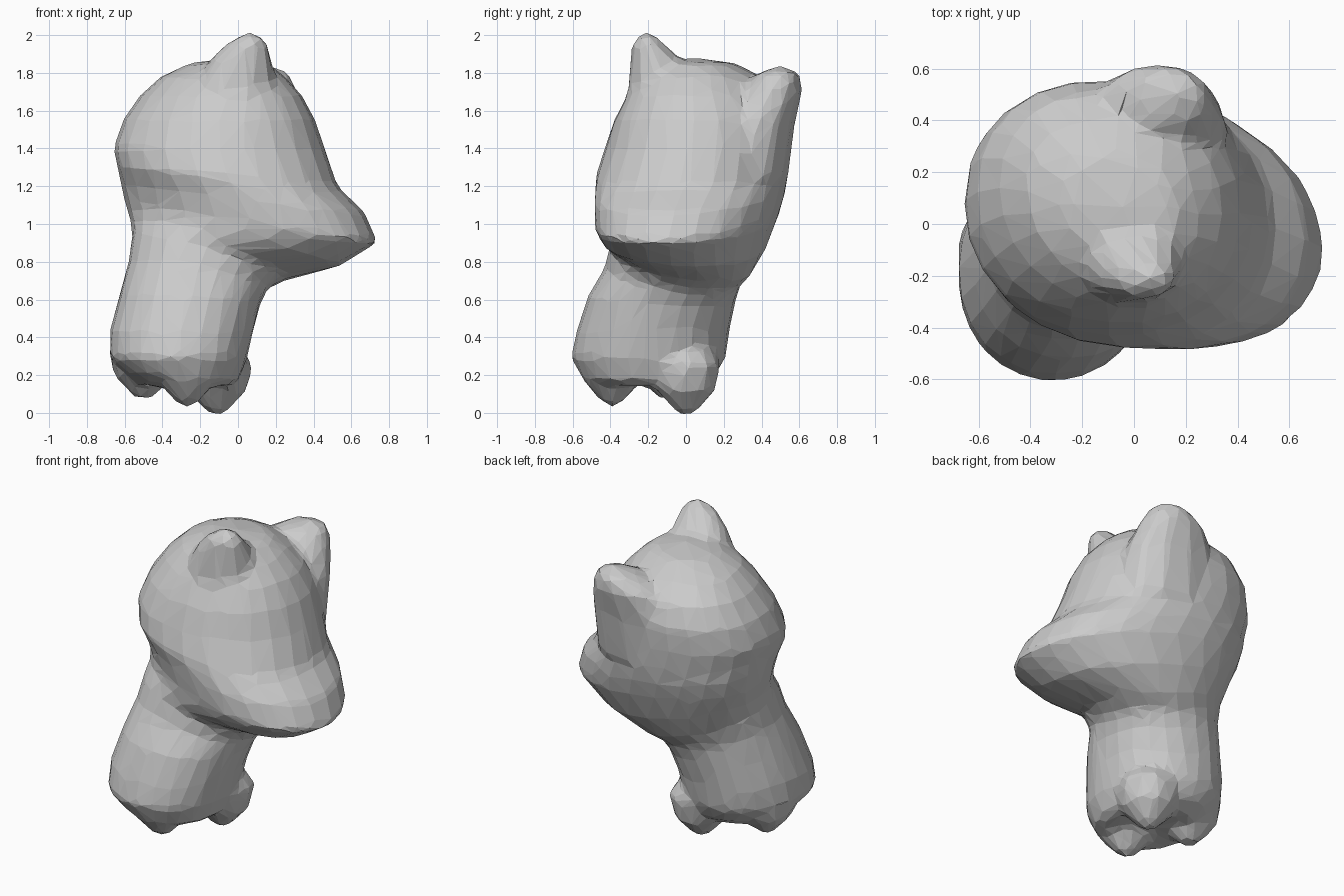
import bpy
import bmesh
from math import cos, sin, pi, copysign

default_cube = bpy.data.objects.get("Cube")
if default_cube:
    bpy.data.objects.remove(default_cube, do_unlink=True)

# Single plain clay colour
clay = bpy.data.materials.new("clay_grey")
clay.use_nodes = True
clay.diffuse_color = (0.6, 0.6, 0.6, 1)
shader = next(n for n in clay.node_tree.nodes if n.type == "BSDF_PRINCIPLED")
shader.inputs["Base Color"].default_value = clay.diffuse_color
shader.inputs["Roughness"].default_value = 0.8


def rounded(value, squareness=2.12):
    """Superellipse version of a sine or cosine."""
    return copysign(abs(value) ** (2 / squareness), value)


def loft(name, rings, bottom, top, sides):
    """Skin oval rings, closing each end on a tip point.

    Each ring is height, x_min, x_max, y_min, y_max and, if it is tilted,
    x_slope, y_slope and skew (how far y shifts along x).
    """
    bm = bmesh.new()
    loops = []
    for height, x_min, x_max, y_min, y_max, *tilt in rings:
        x_slope, y_slope, skew = tilt or (0, 0, 0)
        loop = []
        for i in range(sides):
            angle = 2 * pi * i / sides
            dx = (x_max - x_min) / 2 * rounded(cos(angle))
            dy = (y_max - y_min) / 2 * rounded(sin(angle))
            loop.append(bm.verts.new((
                (x_min + x_max) / 2 + dx,
                (y_min + y_max) / 2 + dy + skew * dx,
                height + x_slope * dx + y_slope * dy)))
        loops.append(loop)
    low_tip = bm.verts.new(bottom)
    high_tip = bm.verts.new(top)

    for i in range(sides):
        j = (i + 1) % sides
        for lower, upper in zip(loops, loops[1:]):
            bm.faces.new((lower[i], lower[j], upper[j], upper[i]))
        bm.faces.new((low_tip, loops[0][j], loops[0][i]))
        bm.faces.new((high_tip, loops[-1][i], loops[-1][j]))

    bmesh.ops.recalc_face_normals(bm, faces=bm.faces[:])
    mesh = bpy.data.meshes.new(name)
    bm.to_mesh(mesh)
    bm.free()
    mesh.materials.append(clay)
    part = bpy.data.objects.new(name, mesh)
    bpy.context.collection.objects.link(part)
    return part


# Body, neck, sideways snout and skull in one continuous skin
body_rings = [
    (0.14, -0.52, -0.06, -0.45, 0.06, 0, 0, 0),
    (0.19, -0.61, 0.00, -0.55, 0.15, -0.10, 0, 0),
    (0.29, -0.68, 0.05, -0.61, 0.21, 0, 0, 0),
    (0.43, -0.68, 0.08, -0.58, 0.23, 0, 0, 0),
    (0.60, -0.63, 0.12, -0.52, 0.26, -0.05, -0.05, 0),
    (0.73, -0.58, 0.16, -0.43, 0.29, -0.18, -0.12, 0),
    (0.82, -0.56, 0.24, -0.40, 0.35, -0.28, -0.18, 0),
    (0.90, -0.57, 0.54, -0.44, 0.42, -0.22, -0.08, -0.12),
    (1.01, -0.60, 0.74, -0.47, 0.48, -0.16, 0.03, -0.15),
    (1.14, -0.62, 0.67, -0.48, 0.52, -0.12, 0.02, -0.13),
    (1.25, -0.64, 0.53, -0.48, 0.54, -0.09, 0, -0.06),
    (1.40, -0.66, 0.46, -0.43, 0.55, 0, 0, -0.04),
    (1.55, -0.61, 0.41, -0.38, 0.55, 0, 0, -0.08),
    (1.68, -0.52, 0.34, -0.31, 0.50, 0, 0, -0.12),
    (1.78, -0.41, 0.25, -0.23, 0.40, 0, 0, -0.15),
    (1.85, -0.26, 0.16, -0.12, 0.26, 0, 0, -0.15),
]
body = loft("body_and_head", body_rings, (-0.27, -0.19, 0.17),
            (-0.04, 0.06, 1.88), sides=24)

# Blunt front ear flowing out of the forehead
front_ear = loft("front_ear", [
    (1.48, -0.26, 0.27, -0.36, 0.14),
    (1.74, -0.23, 0.21, -0.31, 0.06),
    (1.86, -0.16, 0.18, -0.30, -0.01),
    (1.95, -0.07, 0.16, -0.29, -0.11),
    (2.00, 0.01, 0.12, -0.25, -0.16),
], (0.0, -0.1, 1.4), (0.06, -0.21, 2.02), sides=10)

# Shorter ear leaning to the back, with a broad root down the skull
back_ear = loft("back_ear", [
    (1.25, -0.32, 0.37, 0.10, 0.54),
    (1.55, -0.24, 0.36, 0.18, 0.58),
    (1.72, -0.12, 0.31, 0.30, 0.62),
    (1.80, 0.01, 0.27, 0.38, 0.60),
], (0.0, 0.3, 1.1), (0.18, 0.50, 1.84), sides=12)

# Three stubby feet: x, y and height of each sole
feet = []
for name, x, y, sole in (("back_foot", -0.11, 0.0, -0.02),
                         ("side_foot", -0.50, -0.10, 0.06),
                         ("front_foot", -0.27, -0.39, 0.03)):
    rings = [(sole + rise, x - r, x + r, y - r, y + r)
             for rise, r in ((0.03, 0.06), (0.14, 0.16), (0.28, 0.19))]
    feet.append(loft(name, rings, (x, y, sole), (x, y, sole + 0.5), sides=10))

# Fuse the parts into one soft lump, then reduce it to coarse flat facets
bpy.ops.object.select_all(action="DESELECT")
for part in (body, front_ear, back_ear, *feet):
    part.select_set(True)
bpy.context.view_layer.objects.active = body
bpy.ops.object.join()

fuse = body.modifiers.new("fuse", "REMESH")
fuse.mode = "VOXEL"
fuse.voxel_size = 0.03
soften = body.modifiers.new("soften", "SMOOTH")
soften.factor = 0.5
soften.iterations = 4
facet = body.modifiers.new("facet", "DECIMATE")
facet.ratio = 0.07
